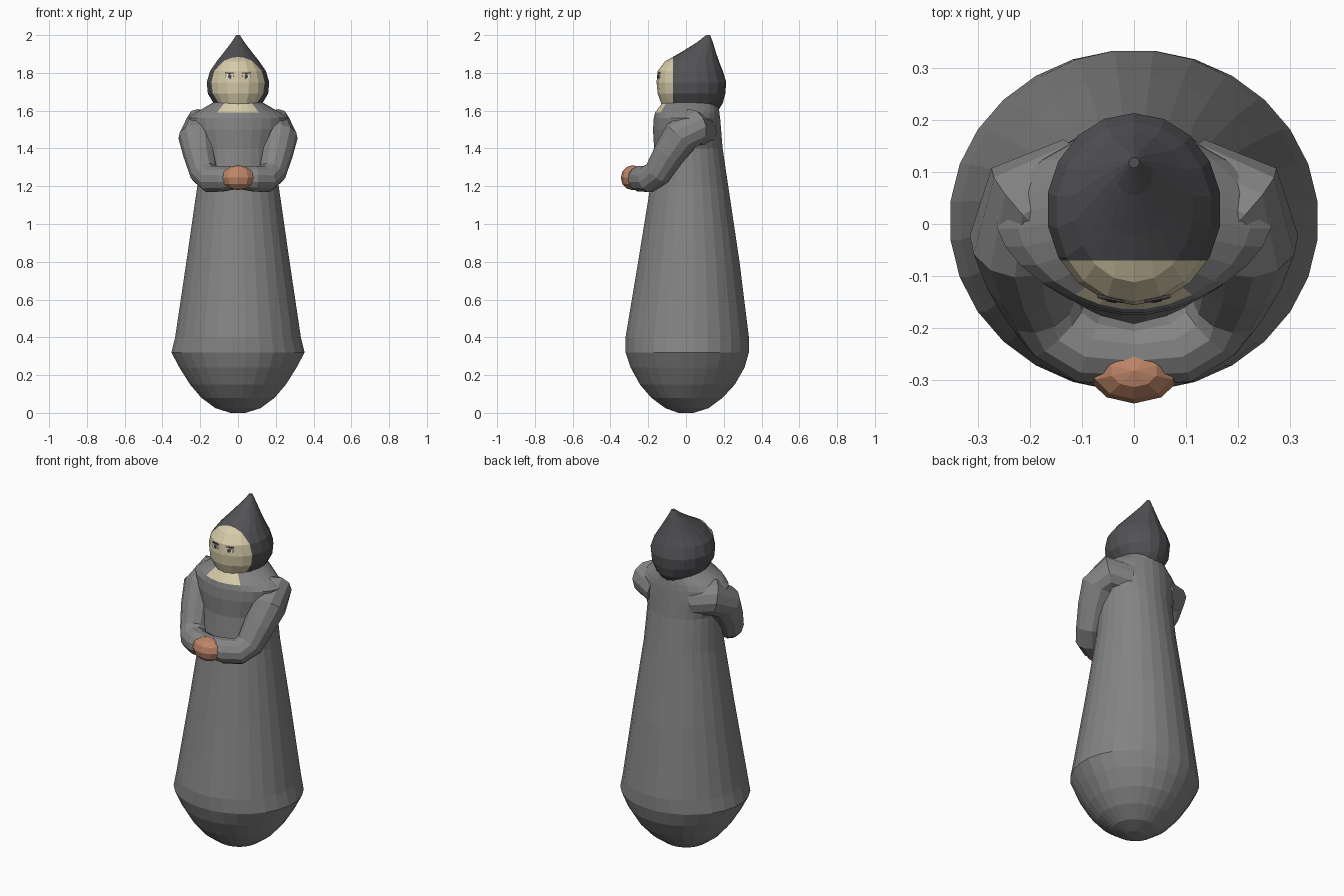
import bpy, bmesh, math
from mathutils import Vector, Matrix
from mathutils.bvhtree import BVHTree

if "Cube" in bpy.data.objects:
    bpy.data.objects.remove(bpy.data.objects["Cube"])


def material(name, rgb):
    m = bpy.data.materials.new(name)
    m.diffuse_color = (*rgb, 1)
    m.use_nodes = True
    m.node_tree.nodes["Principled BSDF"].inputs["Base Color"].default_value = m.diffuse_color
    return m


GREY = material("robe grey", (0.23, 0.23, 0.23))
DARK = material("hood charcoal", (0.085, 0.083, 0.09))
CREAM = material("pale skin", (0.68, 0.60, 0.40))
TAN = material("hand tan", (0.52, 0.24, 0.14))
WHITE = material("eye white", (0.75, 0.72, 0.60))
BLACK = material("pupil dark", (0.06, 0.06, 0.06))


def finish(name, bm, *mats):
    bmesh.ops.recalc_face_normals(bm, faces=bm.faces[:])
    me = bpy.data.meshes.new(name)
    bm.to_mesh(me)
    ob = bpy.data.objects.new(name, me)
    bpy.context.collection.objects.link(ob)
    for m in mats:
        me.materials.append(m)
    return ob


def bridge(bm, rings, caps=(True, True)):
    """Skin a list of equal point rings."""
    loops = [[bm.verts.new(p) for p in r] for r in rings]
    n = len(loops[0])
    for a, b in zip(loops, loops[1:]):
        for i in range(n):
            j = (i + 1) % n
            bm.faces.new((a[i], a[j], b[j], b[i]))
    if caps[0]:
        bm.faces.new(loops[0][::-1])
    if caps[1]:
        bm.faces.new(loops[-1])


def oval(n, z, rx, y0, y1, power=2.0):
    """Level superellipse ring between y0 and y1."""
    pts = []
    for i in range(n):
        t = 2 * math.pi * (i + 0.5) / n
        c, s = math.cos(t), math.sin(t)
        x = math.copysign(abs(c) ** (2 / power), c) * rx
        y = math.copysign(abs(s) ** (2 / power), s) * (y1 - y0) / 2
        pts.append((x, y + (y0 + y1) / 2, z))
    return pts


# Robe: rounded base, tapering skirt, sloping shoulders
robe_rings = [
    (0.0, 0.04, -0.04, 0.04), (0.025, 0.12, -0.11, 0.12),
    (0.08, 0.195, -0.185, 0.195), (0.15, 0.255, -0.245, 0.26),
    (0.24, 0.312, -0.295, 0.312), (0.32, 0.355, -0.322, 0.335),
    (0.40, 0.335, -0.322, 0.335), (0.80, 0.275, -0.255, 0.285),
    (1.20, 0.217, -0.19, 0.225), (1.40, 0.205, -0.17, 0.195),
    (1.50, 0.25, -0.176, 0.187, 1.8), (1.56, 0.265, -0.172, 0.182, 1.7),
    (1.59, 0.225, -0.165, 0.178, 1.8), (1.65, 0.12, -0.12, 0.17),
]
bm = bmesh.new()
bridge(bm, [oval(28, *r) for r in robe_rings])
# Pale neckline at the front of the collar
for f in bm.faces:
    c = f.calc_center_median()
    if 1.59 < c.z < 1.645 and c.y < 0 and abs(c.x) < 0.085:
        f.material_index = 1
finish("robe", bm, GREY, CREAM)

# Sleeves: folded arms, one side swept along a path and mirrored
path = [((0.10, 0.08, 1.49), 0.09), ((0.205, 0.035, 1.51), 0.1),
        ((0.218, -0.03, 1.46), 0.098), ((0.205, -0.09, 1.37), 0.085),
        ((0.18, -0.15, 1.27), 0.075), ((0.145, -0.20, 1.238), 0.073),
        ((0.085, -0.24, 1.24), 0.07), ((0.0, -0.25, 1.245), 0.06)]
pts = [Vector(p) for p, r in path]
rings = []
side = Vector((0, 0, 1))
for i, (p, r) in enumerate(path):
    if i == len(path) - 1:
        tan = Vector((-1, 0, 0))
    else:
        tan = (pts[i + 1] - pts[max(i - 1, 0)]).normalized()
    side = (side - tan * side.dot(tan)).normalized()
    other = tan.cross(side)
    rings.append([pts[i] + r * (side * math.cos(a) + other * math.sin(a))
                  for a in (2 * math.pi * k / 12 for k in range(12))])
bm = bmesh.new()
bridge(bm, rings, caps=(True, False))
sleeves = finish("sleeves", bm, GREY)
sleeves.modifiers.new("mirror", "MIRROR").merge_threshold = 0.002

# Clasped hands
bm = bmesh.new()
bmesh.ops.create_uvsphere(
    bm, u_segments=10, v_segments=6, radius=1,
    matrix=Matrix.Translation((0, -0.282, 1.245)) @ Matrix.Diagonal((0.09, 0.063, 0.066, 1)))
finish("hands", bm, TAN)

# Pointed hood with the face opening cut across its front
hood_rings = [
    (1.60, 0.10, -0.11, 0.17), (1.64, 0.132, -0.132, 0.195),
    (1.69, 0.162, -0.15, 0.208), (1.75, 0.168, -0.156, 0.213),
    (1.81, 0.15, -0.15, 0.195), (1.86, 0.115, -0.112, 0.175),
    (1.91, 0.075, -0.025, 0.158), (1.96, 0.036, 0.055, 0.143),
    (2.0, 0.01, 0.108, 0.128),
]
bm = bmesh.new()
bridge(bm, [oval(18, *r) for r in hood_rings])
bmesh.ops.bisect_plane(bm, geom=bm.verts[:] + bm.edges[:] + bm.faces[:],
                       plane_co=(0, -0.07, 0), plane_no=(0, 1, 0))
for f in bm.faces:
    if f.calc_center_median().y < -0.07:
        f.material_index = 1
bm.normal_update()
tree = BVHTree.FromBMesh(bm)
finish("hood_and_face", bm, DARK, CREAM)


# Eyes: thin plates laid on the face
def eye_plate(name, x, z, rx, rz, lift, mat):
    hit, normal, _, _ = tree.ray_cast(Vector((x, -1, z)), Vector((0, 1, 0)))
    if normal.y > 0:
        normal = -normal
    across = Vector((0, 0, 1)).cross(normal).normalized()
    up = normal.cross(across)
    b = bmesh.new()
    bridge(b, [[hit + normal * h + across * rx * math.cos(a) + up * rz * math.sin(a)
                for a in (2 * math.pi * k / 8 for k in range(8))]
               for h in (-0.002, lift)])
    finish(name, b, mat)


for label, s in (("left", 1), ("right", -1)):
    eye_plate(label + "_eye", s * 0.045, 1.78, 0.024, 0.013, 0.003, WHITE)
    eye_plate(label + "_pupil", s * 0.043, 1.78, 0.01, 0.011, 0.005, BLACK)
    eye_plate(label + "_brow", s * 0.045, 1.799, 0.026, 0.004, 0.004, BLACK)
